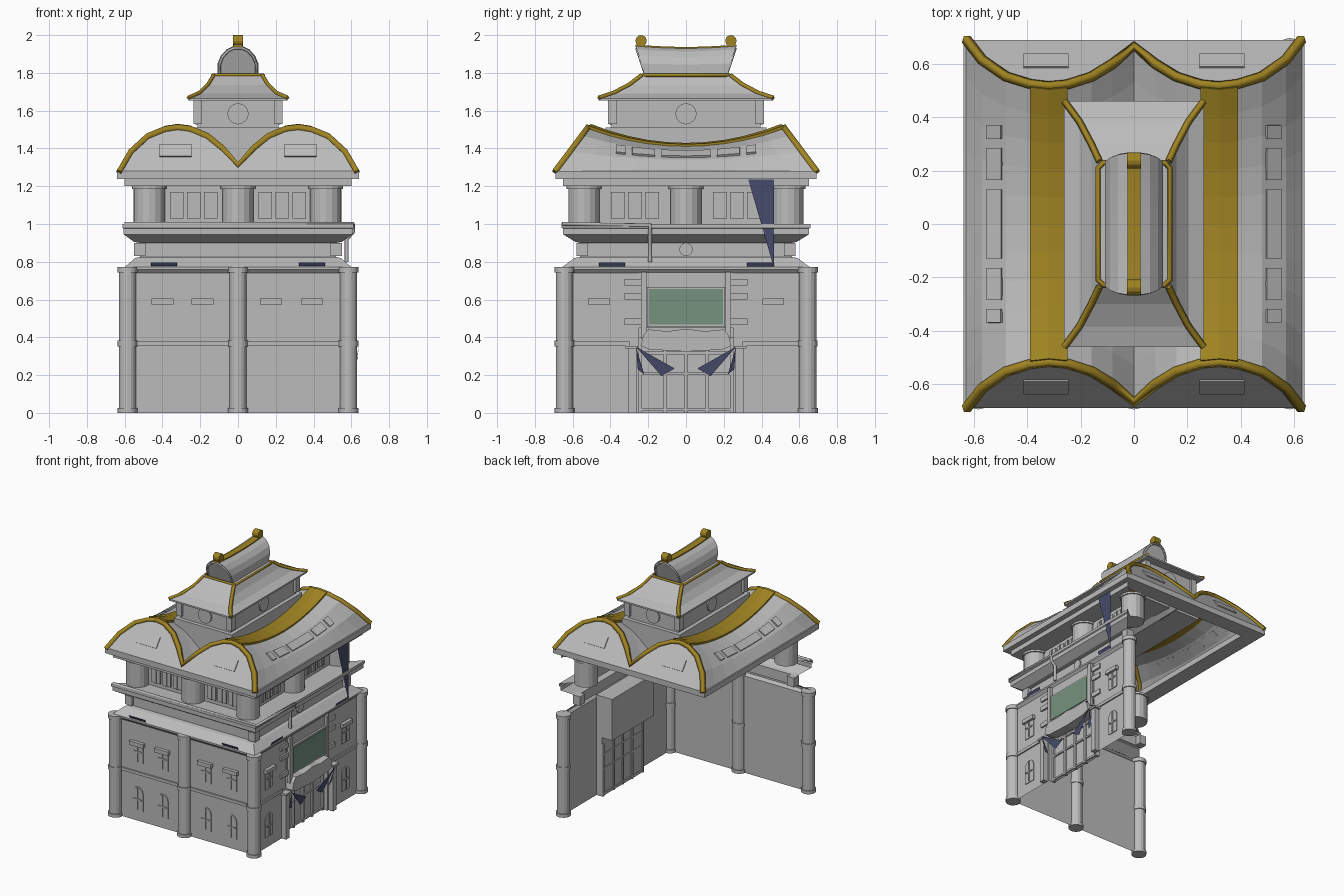
import bpy, bmesh, math
from mathutils import Vector

if "Cube" in bpy.data.objects:
    bpy.data.objects.remove(bpy.data.objects["Cube"])

def material(name, rgb):
    m = bpy.data.materials.new(name)
    m.diffuse_color = (*rgb, 1)
    m.use_nodes = True
    m.node_tree.nodes["Principled BSDF"].inputs["Base Color"].default_value = m.diffuse_color
    return m

GREY = material("stone grey", (.50, .50, .50))
GOLD = material("dull gold", (.35, .23, .016))
GREEN = material("sign green", (.18, .29, .215))
NAVY = material("banner navy", (.062, .07, .145))

def mesh(name, verts, faces, mat=GREY, thick=0):
    me = bpy.data.meshes.new(name)
    me.from_pydata(verts, [], faces)
    bm = bmesh.new()
    bm.from_mesh(me)
    bmesh.ops.recalc_face_normals(bm, faces=bm.faces)
    bm.to_mesh(me)
    bm.free()
    me.materials.append(mat)
    o = bpy.data.objects.new(name, me)
    bpy.context.collection.objects.link(o)
    if thick:
        s = o.modifiers.new("thickness", 'SOLIDIFY')
        s.thickness, s.offset = thick, 0
    return o

def prism(name, base, shift, mat=GREY):
    n = len(base)
    top = [tuple(Vector(p) + Vector(shift)) for p in base]
    sides = [(i, (i + 1) % n, n + (i + 1) % n, n + i) for i in range(n)]
    return mesh(name, list(base) + top, [tuple(range(n)), tuple(range(n, 2 * n))] + sides, mat)

def box(name, x0, x1, y0, y1, z0, z1, mat=GREY):
    return prism(name, [(x0, y0, z0), (x1, y0, z0), (x1, y1, z0), (x0, y1, z0)], (0, 0, z1 - z0), mat)

def disc(name, c, r, shift, mat=GREY, n=16):
    s = Vector(shift)
    u = Vector((1, 0, 0)) if abs(s.x) < 1e-6 else Vector((0, 1, 0))
    v = s.normalized().cross(u)
    ring = [tuple(Vector(c) + r * (math.cos(t) * u + math.sin(t) * v))
            for t in (2 * math.pi * i / n for i in range(n))]
    return prism(name, ring, shift, mat)

def sweep(name, prof, closed=False, loop=False, mat=GREY):
    """Profile of (half x, half y, z) run along the front and right sides, or all round."""
    signs = [(-1, -1), (1, -1), (1, 1)] + ([(-1, 1)] if closed else [])
    n, m = len(prof), len(signs)
    verts = [(sx * a, sy * b, z) for sx, sy in signs for a, b, z in prof]
    faces = [(i * n + j, (i + 1) % m * n + j, (i + 1) % m * n + (j + 1) % n, i * n + (j + 1) % n)
             for i in range(m if closed else m - 1) for j in range(n if loop else n - 1)]
    return mesh(name, verts, faces, mat)

def tube(name, pts, r, mat=GREY, cyclic=False, res=0):
    c = bpy.data.curves.new(name, 'CURVE')
    c.dimensions = '3D'
    c.bevel_depth, c.bevel_resolution, c.use_fill_caps = r, res, True
    s = c.splines.new('POLY')
    s.points.add(len(pts) - 1)
    for p, q in zip(s.points, pts):
        p.co = (*q, 1)
    s.use_cyclic_u = cyclic
    c.materials.append(mat)
    o = bpy.data.objects.new(name, c)
    bpy.context.collection.objects.link(o)

FX, FY = .582, .637       # lower wall planes (right, front)
UX, UY = .45, .52         # upper wall planes

def on_wall(name, side, outline, d0, d1, px=FX, py=FY, mat=GREY):
    """Extrude a (u, z) outline outwards from the front or right wall."""
    if side == "front":
        prism(name, [(u, -py - d0, z) for u, z in outline], (0, d0 - d1, 0), mat)
    else:
        prism(name, [(px + d0, u, z) for u, z in outline], (d1 - d0, 0, 0), mat)

def rect(u0, u1, z0, z1):
    return [(u0, z0), (u1, z0), (u1, z1), (u0, z1)]

def arch(u, w, z0, z1):
    return [(u - w, z0), (u + w, z0)] + [(u + w * math.cos(t), z1 - w + w * math.sin(t))
                                         for t in (math.pi * i / 6 for i in range(7))]

# lower walls, with an entrance gap on the right
mesh("front_wall", [(-FX, -FY, 0), (FX, -FY, 0), (FX, -FY, .74), (-FX, -FY, .74)], [(0, 1, 2, 3)])
for s in (-1, 1):
    mesh("right_wall", [(FX, s * .25, 0), (FX, s * FY, 0), (FX, s * FY, .745), (FX, s * .25, .745)], [(0, 1, 2, 3)])
    mesh("entrance_jamb", [(.54, s * .25, 0), (FX, s * .25, 0), (FX, s * .25, .46), (.54, s * .25, .46)], [(0, 1, 2, 3)])

# ledge, middle storey, cornice, upper wall and beam
sweep("upper_storeys", [(FX, FY, .74), (.6, .655, .76), (.6, .655, .772), (.545, .59, .82), (.52, .56, .825),
      (.52, .56, .9), (.55, .585, .905), (.605, .65, .945), (.605, .65, .975), (.612, .66, .98), (.612, .66, 1.0),
      (UX, UY, 1.0), (UX, UY, 1.2), (.6, .65, 1.2), (.6, .65, 1.237)])
for sx, sy in ((-1, -1), (1, -1), (1, 1)):
    box("corner_block", sx * .49, sx * .55, sy * .52, sy * .58, .83, .9)

# lower columns with base, band and capital
for x, y in ((-.585, -.643), (0, -.643), (.585, -.643), (.585, .645)):
    for r, z0, z1 in ((.046, 0, .76), (.053, 0, .025), (.052, .352, .382), (.053, .742, .772)):
        disc("lower_column", (x, y, z0), r, (0, 0, z1 - z0))
# upper columns
for x, y in ((-.47, -.54), (0, -.54), (.465, -.54), (.465, 0), (.465, .54)):
    disc("upper_column", (x, y, 1.0), .083, (0, 0, .2))
    disc("upper_column_cap", (x, y, 1.185), .092, (0, 0, .015))

# string course and windows
on_wall("string_course", "front", rect(-FX, FX, .355, .378), 0, .01)
for s in (-1, 1):
    on_wall("string_course", "right", rect(s * .3, s * .6, .355, .378), 0, .01)
for side, centres in (("front", (-.4, -.188, .175, .392)), ("right", (-.46, .462))):
    for u in centres:
        on_wall("window_hood", side, rect(u - .058, u + .058, .575, .605), 0, .025)
        on_wall("window_frame", side, rect(u - .045, u + .045, .445, .575), 0, .006)
        on_wall("arched_frame", side, arch(u, .045, .08, .26), 0, .006)
        for z0, z1 in ((.455, .57), (.09, .25)):
            on_wall("window_bar", side, rect(u - .005, u + .005, z0, z1), .005, .012)
            on_wall("window_bar", side, rect(u - .035, u + .035, z0 + .07, z0 + .08), .005, .012)

# upper storey windows
for side, mids in (("front", (-.235, .235)), ("right", (-.27, .27))):
    for m in mids:
        for k in (-.09, 0, .09):
            on_wall("upper_window", side, rect(m + k - .036, m + k + .036, 1.03, 1.17), 0, .009, UX, UY)
            on_wall("upper_window_bar", side, rect(m + k - .005, m + k + .005, 1.03, 1.17), .009, .016, UX, UY)

# entrance: doors, sign box, pillars, quoins, canopy
box("door_leaf", .535, .54, -.25, .25, 0, .46)
for y in (-.24, -.11, 0, .11, .24):
    box("door_post", .528, .555, y - .008, y + .008, 0, .4)
for z in (.01, .2, .31):
    box("door_rail", .53, .552, -.24, .24, z, z + .014)
box("sign_box", .45, .585, -.25, .25, .45, .765)
box("sign_frame", .585, .6, -.207, .207, .455, .667)
box("sign_panel", .6, .605, -.195, .195, .468, .655, GREEN)
for s in (-1, 1):
    box("entrance_pillar", FX, .62, s * .262, s * .305, 0, .34)
    box("pillar_cap", FX, .63, s * .255, s * .32, .34, .355)
    box("sign_pilaster", FX, .605, s * .208, s * .238, .4, .745)
    for z in (.465, .6, .675):
        box("quoin", FX, .595, s * .238, s * .325, z, z + .035)
half = [(.1, .432), (.2, .442), (.226, .41), (.24, .355), (.19, .335)]
canopy = [(0, .445)] + half + [(0, .325)] + [(-y, z) for y, z in reversed(half)]
prism("entrance_canopy", [(.555, y, z) for y, z in canopy], (.075, 0, 0))
disc("round_vent", (.52, 0, .865), .035, (.01, 0, 0))
tube("drain_pipe", [(-.6, -.65, 1.0), (.61, -.65, 1.0), (.61, -.19, .995), (.61, -.19, .96), (.575, -.19, .92), (.575, -.19, .8)], .011, res=1)

# navy banners
for s in (-1, 1):
    mesh("entrance_banner", [(.64, s * .265, .35), (.62, s * .06, .235), (.62, s * .13, .195),
         (.61, s * .222, .205), (.61, s * .255, .23)], [(0, 1, 2), (0, 3, 4)], NAVY)
    a, b = s * .392 - .068, s * .392 + .068
    mesh("front_banner", [(a, -.648, .775), (b, -.648, .775), (b, -.66, .797), (a, -.66, .797)], [(0, 1, 2, 3)], NAVY)
    mesh("right_banner", [(.598, a, .775), (.598, b, .775), (.608, b, .797), (.608, a, .797)], [(0, 1, 2, 3)], NAVY)
mesh("hanging_pennant", [(.607, .33, 1.235), (.607, .465, 1.235), (.607, .465, .77)], [(0, 1, 2)], NAVY)

# roof slab ring
sweep("roof_slab", [(.52, .57, 1.237), (.64, .69, 1.237), (.64, .69, 1.28), (.52, .57, 1.28)], True, True)

# curved roofs: cross-section in x and z, swept along y with a sag and sloped ends
def roof_point(x, z, s, z0, h, y0, dy, sag):
    a = (z - z0) / h
    return (x, s * (y0 + dy * a), z - sag * a * (1 - s * s))

STEPS = [i / 5 - 1 for i in range(11)]

def curved_roof(name, prof, args, mat=GREY, caps=True, thick=0):
    n = len(prof)
    verts = [roof_point(x, z, s, *args) for s in STEPS for x, z in prof]
    faces = [(i * n + j, i * n + j + 1, (i + 1) * n + j + 1, (i + 1) * n + j)
             for i in range(len(STEPS) - 1) for j in range(n - 1)]
    if caps:
        faces += [tuple(range(n)), tuple(range(len(verts) - n, len(verts)))]
    return mesh(name, verts, faces, mat, thick)

MAIN = (1.28, .24, .69, -.18, .1)
right = [(0, 1.315), (.08, 1.403), (.16, 1.468), (.25, 1.506), (.32, 1.515), (.39, 1.504), (.48, 1.467), (.57, 1.384), (.63, 1.28)]
arches = [(-x, z) for x, z in reversed(right[1:])] + right
roof = curved_roof("main_roof", arches, MAIN)
roof.data.materials.append(GOLD)
for f in roof.data.polygons:      # crest strips show gold from inside too
    if len(f.vertices) == 4 and .25 < abs(f.center.x) < .39:
        f.material_index = 1
for s in (-1, 1):
    curved_roof("roof_ridge", [(s * x, z + .008) for x, z in right[3:6]], MAIN, GOLD, False, .015)
    tube("gable_rim", [roof_point(x, z - .005, s, *MAIN) for x, z in arches], .02, GOLD)

# thin panels on the gables and on the roof flanks
def roof_z(x):
    for (xa, za), (xb, zb) in zip(right, right[1:]):
        if xa <= x <= xb:
            return za + (zb - za) * (x - xa) / (xb - xa)

for sx in (-1, 1):
    for s in (-1, 1):
        mesh("gable_panel", [roof_point(sx * (.33 + dx), z, s, *MAIN) for dx, z in
             ((-.085, 1.355), (.085, 1.355), (.085, 1.42), (-.085, 1.42))], [(0, 1, 2, 3)], thick=.014)
    for y0, y1 in ((-.37, -.32), (-.285, -.165), (-.13, 0), (0, .13), (.165, .285), (.32, .37)):
        pts = [roof_point(sx * (x + .002), roof_z(x), y / .56, *MAIN) for x, y in
               ((.495, y0), (.55, y0), (.55, y1), (.495, y1))]
        mesh("flank_panel", [(p[0], y, p[2] + .004) for p, y in zip(pts, (y0, y0, y1, y1))], [(0, 1, 2, 3)], thick=.012)

# tower
box("tower_base", -.245, .245, -.425, .425, 1.33, 1.51)
box("tower_body", -.215, .215, -.395, .395, 1.5, 1.665)
for sx in (-1, 1):
    disc("tower_round_side", (sx * .21, 0, 1.583), .056, (sx * .015, 0, 0))
    disc("tower_round_end", (0, sx * .39, 1.583), .056, (0, sx * .015, 0))
    for sy in (-1, 1):
        box("tower_post", sx * .19, sx * .235, sy * .365, sy * .412, 1.53, 1.655)

# tower roof with gold hips and top rail
eaves = [(.262, .462, 1.665), (.205, .385, 1.69), (.16, .3, 1.735), (.13, .235, 1.785)]
sweep("tower_roof", [(.2, .38, 1.655), (.262, .462, 1.653)] + eaves + [(.05, .1, 1.795)], True)
for sx in (-1, 1):
    for sy in (-1, 1):
        tube("tower_hip", [(sx * a, sy * b, z + .002) for a, b, z in eaves], .013, GOLD)
tube("tower_rail", [(sx * x, sy * y, 1.788) for sx, sy, x, y in
     ((-1, -1, .115, .23), (1, -1, .115, .23), (1, -1, .135, .21), (1, 1, .135, .21),
      (1, 1, .115, .23), (-1, 1, .115, .23), (-1, 1, .135, .21), (-1, -1, .135, .21))], .01, GOLD, True)

# barrel cap with gold ridge, end rolls and trim
CAP = (1.79, .15, .215, .05, .012)
cap_half = [(.025, 1.942), (.06, 1.925), (.09, 1.893), (.108, 1.85), (.108, 1.79)]
outline = [(-x, z) for x, z in reversed(cap_half)] + cap_half
curved_roof("barrel_cap", outline, CAP)
curved_roof("cap_ridge", [(-.025, 1.944), (.025, 1.944)], CAP, GOLD, False, .012)
for s in (-1, 1):
    disc("ridge_roll", (-.026, s * .238, 1.97), .03, (.052, 0, 0), GOLD, 12)
    tube("cap_end_trim", [roof_point(x * .9, 1.79 + (z - 1.79) * .92, s, *CAP) for x, z in outline], .007)
